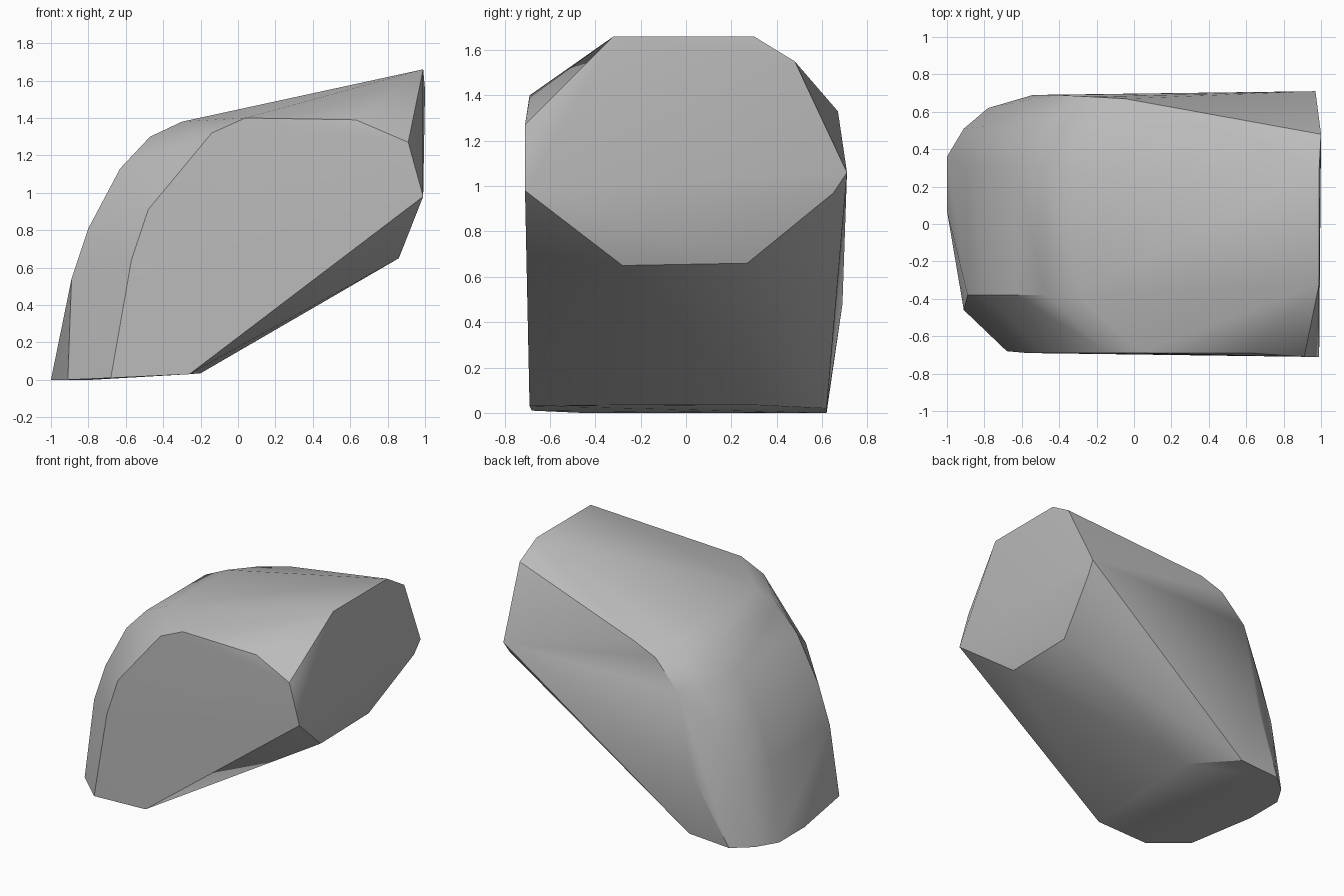
import bpy, bmesh, math

cube = bpy.data.objects.get("Cube")
if cube:
    bpy.data.objects.remove(cube, do_unlink=True)

grey = bpy.data.materials.new("plain grey")
grey.use_nodes = True
colour = (0.5, 0.5, 0.5, 1)
grey.diffuse_color = colour
grey.node_tree.nodes["Principled BSDF"].inputs["Base Color"].default_value = colour

# Rim of the raised open end
end_rim = [(.99, -.71, .98), (.86, -.28, .65), (.86, .27, .66), (.96, .65, .97),
           (.97, .71, 1.06), (1, .48, 1.55), (.99, .3, 1.66), (.99, -.32, 1.66),
           (.91, -.71, 1.27)]

# Rim of the foot
foot_rim = [(-1, .36, 0), (-1, .07, 0), (-.91, -.46, 0), (-.68, -.68, .01),
            (-.26, -.69, .03), (-.2, -.28, .035), (-.2, .3, .035),
            (-.46, .62, .02), (-.78, .62, 0), (-.91, .51, 0)]

# Flat cheeks on the front and back
front_cheek = [(-.57, .64), (-.48, .91), (-.14, 1.32), (.04, 1.4), (.63, 1.39)]
back_cheek = [(-.54, .69, .48), (-.42, .69, 1.06), (-.23, .68, 1.26), (-.05, .67, 1.33)]

# Outer curve of the elbow, swept across the width
bend = [(-.89, .54), (-.8, .81), (-.63, 1.13), (-.47, 1.3), (-.3, 1.38)]

points = end_rim + foot_rim + back_cheek
points += [(x, -.69, z) for x, z in front_cheek]
for x, z in bend:
    points += [(x, -.38, z), (x, .3, z), (x + .08, .52, z - .04)]

# Wrap the guide points in one convex shell
bm = bmesh.new()
for p in points:
    bm.verts.new(p)
hull = bmesh.ops.convex_hull(bm, input=bm.verts)
spare = {v for v in hull["geom_interior"] + hull["geom_unused"]
         if isinstance(v, bmesh.types.BMVert)}
bmesh.ops.delete(bm, geom=list(spare), context='VERTS')
bmesh.ops.recalc_face_normals(bm, faces=bm.faces)
mesh = bpy.data.meshes.new("elbow_shell")
bm.to_mesh(mesh)
bm.free()
mesh.materials.append(grey)

shell = bpy.data.objects.new("elbow_shell", mesh)
bpy.context.collection.objects.link(shell)
bpy.ops.object.select_all(action='DESELECT')
shell.select_set(True)
bpy.context.view_layer.objects.active = shell
bpy.ops.object.shade_smooth_by_angle(angle=math.radians(30))
